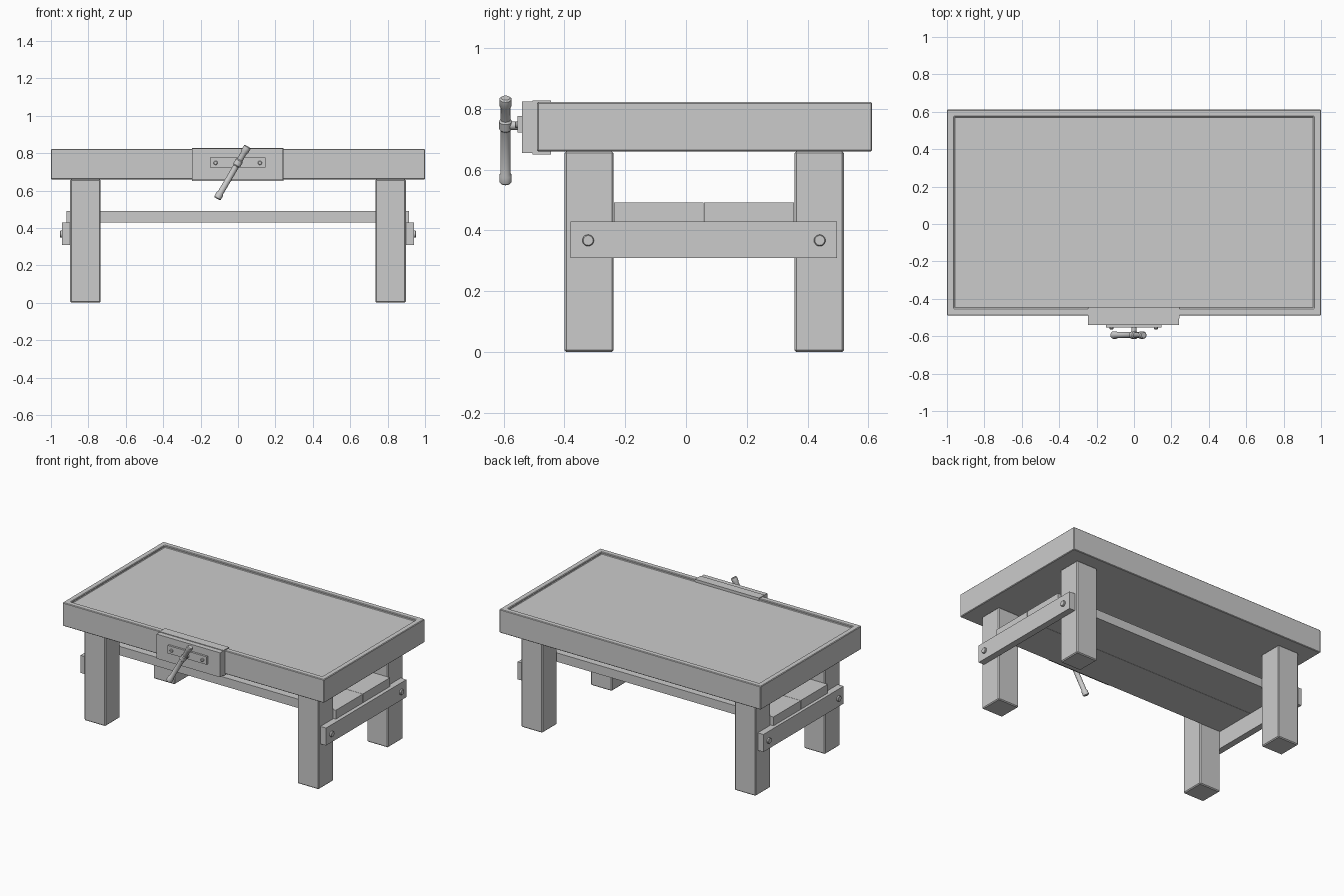
import bpy, bmesh
from math import radians
from mathutils import Vector

if "Cube" in bpy.data.objects:
    bpy.data.objects.remove(bpy.data.objects["Cube"])


def finish(bm, name, bevel=0.0, smooth=False):
    me = bpy.data.meshes.new(name)
    bm.to_mesh(me)
    bm.free()
    ob = bpy.data.objects.new(name, me)
    bpy.context.collection.objects.link(ob)
    if bevel:
        m = ob.modifiers.new("edge_bevel", 'BEVEL')
        m.width, m.segments, m.limit_method = bevel, 1, 'ANGLE'
    if smooth:
        bpy.ops.object.select_all(action='DESELECT')
        bpy.context.view_layer.objects.active = ob
        ob.select_set(True)
        bpy.ops.object.shade_smooth_by_angle(angle=radians(35))
    return ob


def box_mesh(x0, x1, y0, y1, z0, z1):
    bm = bmesh.new()
    bmesh.ops.create_cube(bm, size=1)
    for v in bm.verts:
        v.co = Vector((x0 if v.co.x < 0 else x1,
                       y0 if v.co.y < 0 else y1,
                       z0 if v.co.z < 0 else z1))
    return bm


def box(name, *dims, bevel=0.0):
    return finish(box_mesh(*dims), name, bevel)


def rod(name, a, b, profile, sides=20):
    """Turned part from a to b; profile is (distance along, radius)."""
    a, b = Vector(a), Vector(b)
    axis = (b - a).normalized()
    q = Vector((0, 0, 1)).rotation_difference(axis)
    bm = bmesh.new()
    rings = []
    for d, r in profile:
        ring = bmesh.ops.create_circle(bm, segments=sides, radius=r)['verts']
        for v in ring:
            v.co = a + q @ (v.co + Vector((0, 0, d)))
        rings.append(ring)
    for lo, hi in zip(rings, rings[1:]):
        for i in range(sides):
            j = (i + 1) % sides
            bm.faces.new((lo[i], lo[j], hi[j], hi[i]))
    bm.faces.new(rings[0][::-1])
    bm.faces.new(rings[-1])
    bmesh.ops.recalc_face_normals(bm, faces=bm.faces)
    return finish(bm, name, smooth=True)


def pin(name, a, b, r):
    length = (Vector(b) - Vector(a)).length
    return rod(name, a, b, [(0, r), (length - 0.003, r), (length, r - 0.003)])


# Worktop with a shallow tray sunk into it
bm = box_mesh(-1, 1, -0.49, 0.612, 0.66, 0.822)
bm.normal_update()
top = [f for f in bm.faces if f.normal.z > 0.9]
bmesh.ops.inset_region(bm, faces=top, thickness=0.055)
tray = bmesh.ops.extrude_face_region(bm, geom=top)
bmesh.ops.translate(bm, vec=(0, 0, -0.013),
                    verts=[v for v in tray['geom'] if isinstance(v, bmesh.types.BMVert)])
bmesh.ops.delete(bm, geom=top, context='FACES')
bmesh.ops.recalc_face_normals(bm, faces=bm.faces)
finish(bm, "worktop", bevel=0.004)

for s, side in ((-1, "left"), (1, "right")):
    # Legs
    xs = sorted((s * 0.735, s * 0.897))
    box(f"front_leg_{side}", *xs, -0.40, -0.238, 0, 0.66, bevel=0.006)
    box(f"back_leg_{side}", *xs, 0.357, 0.52, 0, 0.66, bevel=0.006)
    # End stretcher and its bolts
    box(f"stretcher_{side}", *sorted((s * 0.895, s * 0.94)), -0.38, 0.497, 0.309, 0.43)
    for y, end in ((-0.322, "front"), (0.44, "back")):
        pin(f"stretcher_bolt_{side}_{end}", (s * 0.93, y, 0.367), (s * 0.952, y, 0.367), 0.019)

# Lower shelf of two planks
box("shelf_plank_front", -0.918, 0.914, -0.237, 0.057, 0.43, 0.491)
box("shelf_plank_back", -0.918, 0.914, 0.059, 0.355, 0.43, 0.491)

# Vice jaws and metal plate
box("vice_inner_jaw", -0.247, 0.243, -0.505, -0.445, 0.65, 0.828)
box("vice_outer_jaw", -0.245, 0.241, -0.54, -0.505, 0.655, 0.824)
box("vice_plate", -0.15, 0.148, -0.554, -0.54, 0.722, 0.777)
for x, side in ((-0.12, "left"), (0.117, "right")):
    pin(f"vice_plate_bolt_{side}", (x, -0.55, 0.748), (x, -0.563, 0.748), 0.011)

# Vice screw, hub and tommy bar
pin("vice_screw", (0, -0.55, 0.745), (0, -0.595, 0.745), 0.014)
p, q = Vector((0.052, -0.594, 0.836)), Vector((-0.112, -0.594, 0.556))
L = (q - p).length
rod("vice_handle", p, q, [
    (0, 0.015), (0.005, 0.02), (0.03, 0.02), (0.036, 0.016),
    (L - 0.036, 0.016), (L - 0.03, 0.02), (L - 0.005, 0.02), (L, 0.015)])
c = p + (q - p) * 0.32
d = (q - p).normalized() * 0.02
rod("vice_handle_hub", c - d, c + d, [(0, 0.016), (0.006, 0.021), (0.034, 0.021), (0.04, 0.016)])
